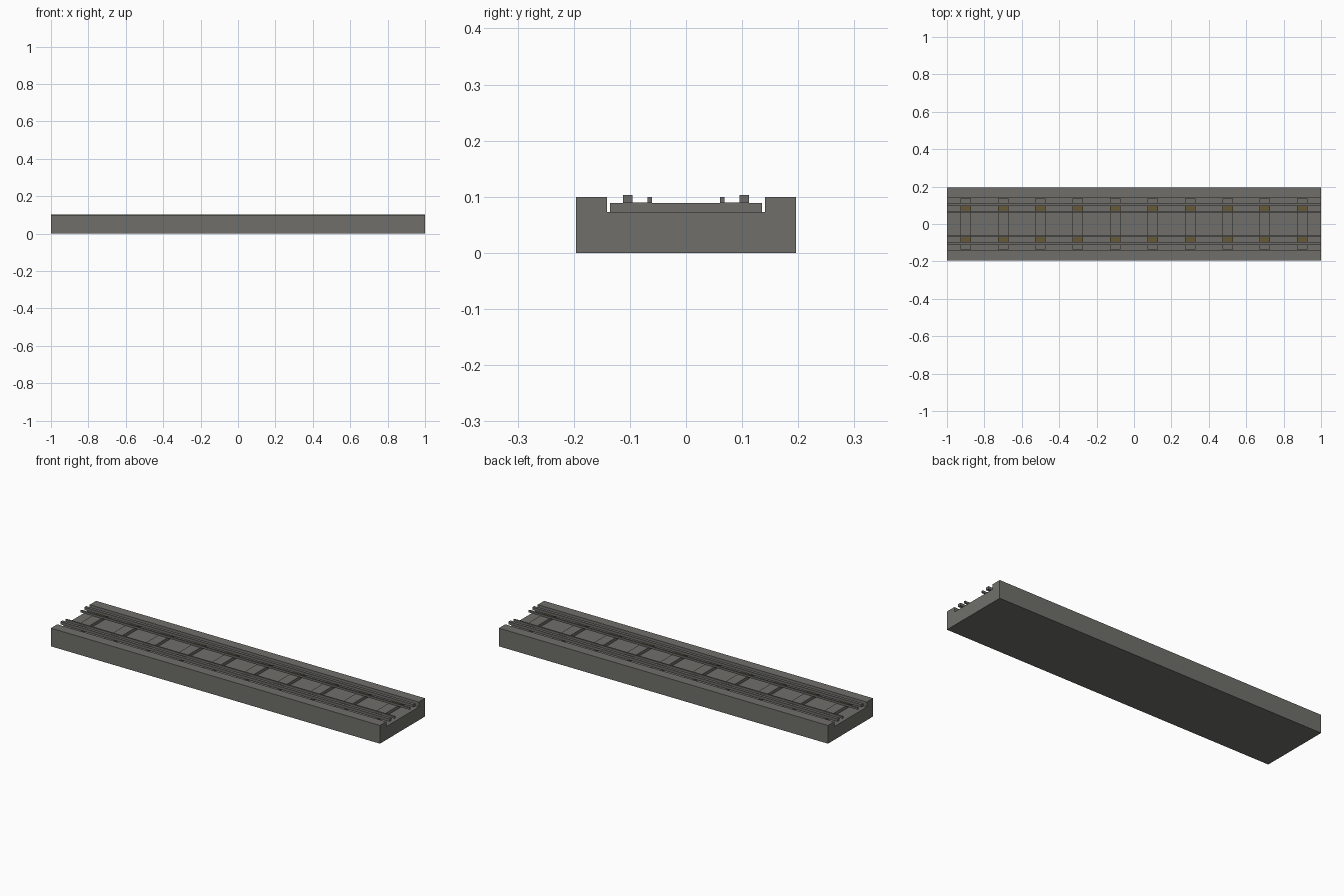
import bpy, bmesh

if "Cube" in bpy.data.objects:
    bpy.data.objects.remove(bpy.data.objects["Cube"])


def material(name, rgb):
    m = bpy.data.materials.new(name)
    m.diffuse_color = (*rgb, 1.0)
    m.use_nodes = True
    m.node_tree.nodes["Principled BSDF"].inputs["Base Color"].default_value = m.diffuse_color
    return m


concrete = material("concrete_grey", (0.162, 0.159, 0.145))
steel = material("steel_grey", (0.15, 0.148, 0.138))
rust = material("rusty_brown", (0.13, 0.10, 0.04))


def extrude_x(name, profile, x0, x1, mat):
    """Sweep a closed (y, z) profile along x."""
    bm = bmesh.new()
    face = bm.faces.new([bm.verts.new((x0, y, z)) for y, z in profile])
    ext = bmesh.ops.extrude_face_region(bm, geom=[face])
    verts = [v for v in ext["geom"] if isinstance(v, bmesh.types.BMVert)]
    bmesh.ops.translate(bm, verts=verts, vec=(x1 - x0, 0, 0))
    bmesh.ops.recalc_face_normals(bm, faces=bm.faces[:])
    mesh = bpy.data.meshes.new(name)
    bm.to_mesh(mesh)
    bm.free()
    mesh.materials.append(mat)
    obj = bpy.data.objects.new(name, mesh)
    bpy.context.collection.objects.link(obj)
    return obj


def box(name, x0, x1, y0, y1, z0, z1, mat):
    return extrude_x(name, [(y0, z0), (y1, z0), (y1, z1), (y0, z1)], x0, x1, mat)


# Track bed with a sunken channel
W, C, H, F = 0.196, 0.141, 0.10, 0.073
extrude_x("track_bed", [(-W, 0), (W, 0), (W, H), (C, H), (C, F),
                        (-C, F), (-C, H), (-W, H)], -1, 1, concrete)

# Sleepers with thin rusty plates between running and guard rails
for i in range(10):
    x = -0.9 + 0.2 * i
    box(f"sleeper_{i}", x - 0.028, x + 0.028, -0.135, 0.135, F, 0.089, concrete)
    for side in (-1, 1):
        y0, y1 = sorted((side * 0.069, side * 0.096))
        box(f"sleeper_plate_{i}_{side}", x - 0.028, x + 0.028,
            y0, y1, 0.089, 0.0895, rust)

# Running rails and inner guard rails
for side in (-1, 1):
    y0, y1 = sorted((side * 0.095, side * 0.112))
    box(f"running_rail_{side}", -1, 1, y0, y1, 0.0885, 0.1035, steel)
    y0, y1 = sorted((side * 0.061, side * 0.069))
    box(f"guard_rail_{side}", -1, 1, y0, y1, 0.0885, 0.10, steel)
